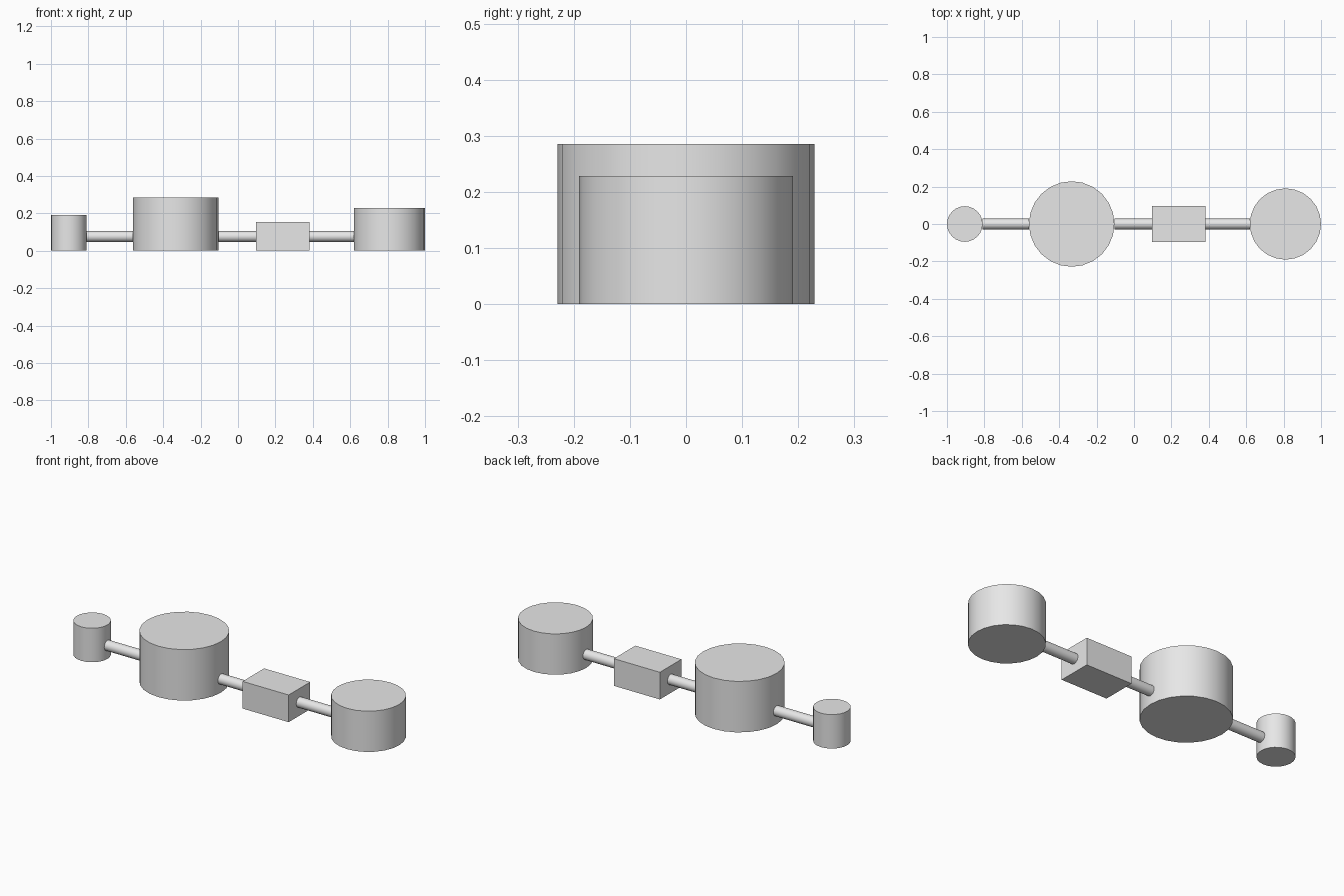
import bpy
import math

cube = bpy.data.objects.get("Cube")
if cube:
    bpy.data.objects.remove(cube, do_unlink=True)

UNIT = 2 / 10.5          # layout is drawn in whole units, 10.5 long
PIPE_HEIGHT = 0.4 * UNIT

grey = bpy.data.materials.new("plain_grey")
grey.use_nodes = True
colour = (0.8, 0.8, 0.8, 1)
grey.diffuse_color = colour
grey.node_tree.nodes["Principled BSDF"].inputs["Base Color"].default_value = colour


def finish(name, smooth=True):
    obj = bpy.context.object
    obj.name = name
    obj.data.materials.append(grey)
    if smooth:
        bpy.ops.object.shade_smooth_by_angle(angle=math.radians(35))
    return obj


def tank(name, x, radius, height):
    bpy.ops.mesh.primitive_cylinder_add(
        vertices=24, radius=radius * UNIT, depth=height * UNIT,
        location=(x * UNIT, 0, height * UNIT / 2))
    finish(name)


def pipe(name, start, end):
    bpy.ops.mesh.primitive_cylinder_add(
        vertices=16, radius=0.15 * UNIT, depth=(end - start) * UNIT,
        location=((start + end) / 2 * UNIT, 0, PIPE_HEIGHT),
        rotation=(0, math.pi / 2, 0))
    finish(name)


# Upright round tanks
tank("small_tank", -4.75, 0.5, 1.0)
tank("large_tank", -1.75, 1.2, 1.5)
tank("medium_tank", 4.25, 1.0, 1.2)

# Rectangular block between the tanks
bpy.ops.mesh.primitive_cube_add(size=1, location=(1.25 * UNIT, 0, PIPE_HEIGHT))
block = finish("middle_block", smooth=False)
block.scale = (1.5 * UNIT, UNIT, 0.8 * UNIT)

# Pipes that just touch the neighbouring parts
pipe("right_pipe", -4.25, -2.95)
pipe("middle_pipe", -0.55, 0.5)
pipe("left_pipe", 2.0, 3.25)
